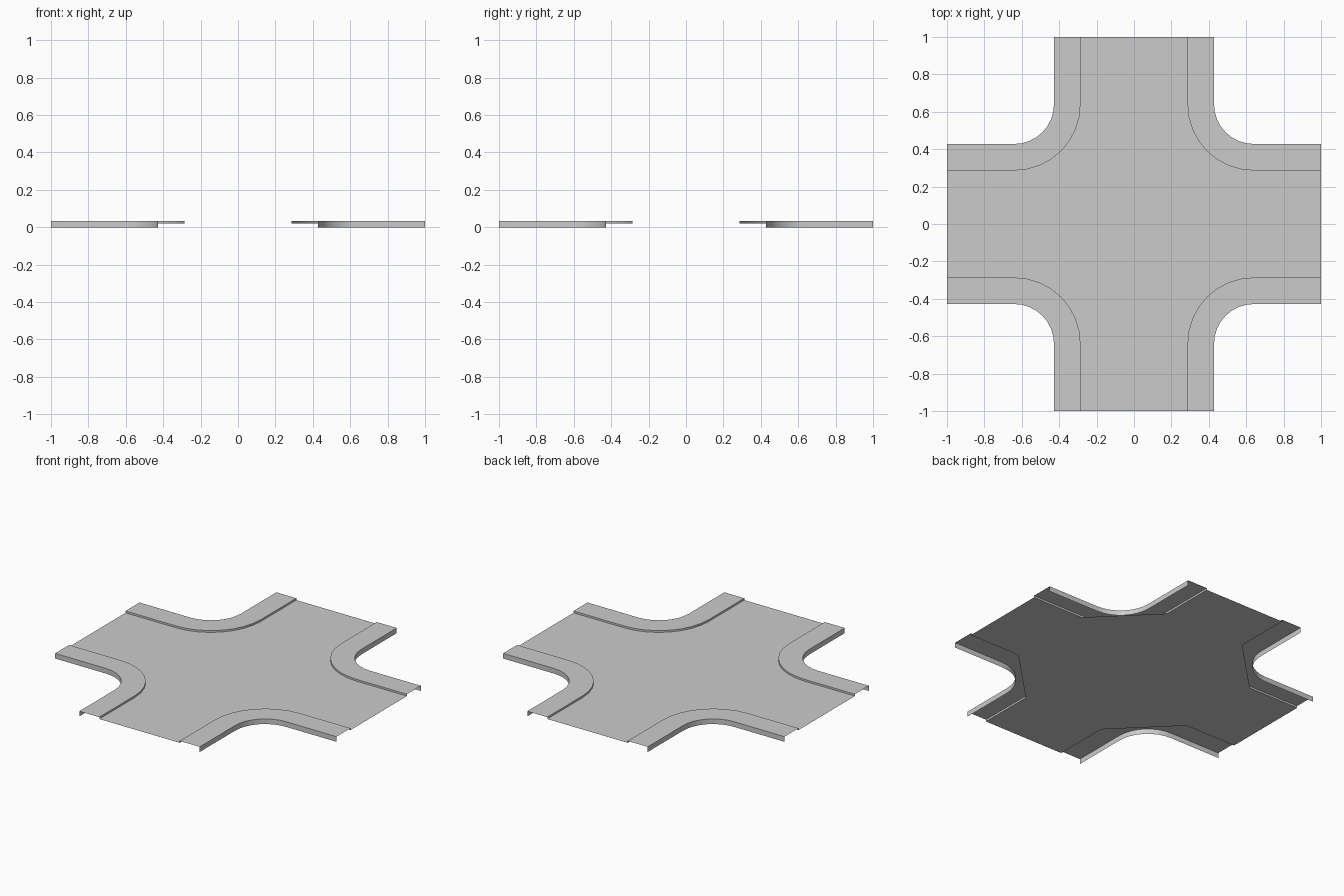
import bpy, math

if "Cube" in bpy.data.objects:
    bpy.data.objects.remove(bpy.data.objects["Cube"])

TOP, ROAD = 0.033, 0.021      # pavement and road heights
INNER, OUTER = 0.286, 0.428   # curb line and outer edge of each arm
C = 0.64                      # centre of the corner curves
SEGMENTS = 8


def make_object(name, verts, faces):
    mesh = bpy.data.meshes.new(name)
    mesh.from_pydata(verts, [], faces)
    mesh.update()
    obj = bpy.data.objects.new(name, mesh)
    bpy.context.collection.objects.link(obj)
    return obj


def corner_path(edge):
    """Arm end, rounded corner, arm end in the +x +y quadrant."""
    r = C - edge
    arc = []
    for i in range(SEGMENTS + 1):
        a = math.pi + i * math.pi / 2 / SEGMENTS
        arc.append((C + r * math.cos(a), C + r * math.sin(a)))
    return [(edge, 1)] + arc + [(1, edge)]


# Road: flat cross with straight chamfers hidden under the pavements
quarter = [(1, INNER), (C, INNER), (INNER, C), (INNER, 1)]
outline = []
for k in range(4):
    c, s = round(math.cos(k * math.pi / 2)), round(math.sin(k * math.pi / 2))
    outline += [(c * x - s * y, s * x + c * y, ROAD) for x, y in quarter]
make_object("road_surface", outline, [range(len(outline))])

# Pavement: curb face, walkway and outer skirt, open at the ends and below
verts = []
for (ix, iy), (ox, oy) in zip(corner_path(INNER), corner_path(OUTER)):
    verts += [(ix, iy, ROAD), (ix, iy, TOP), (ox, oy, TOP), (ox, oy, 0)]
faces = []
for i in range(len(verts) // 4 - 1):
    for j in range(3):
        a = 4 * i + j
        faces.append((a, a + 4, a + 5, a + 1))
pavement = make_object("corner_pavements", verts, faces)
pavement.data.shade_smooth()
pavement.data.set_sharp_from_angle(angle=math.radians(30))

# Repeat the pavement on all four corners
mirror = pavement.modifiers.new("four_corners", 'MIRROR')
mirror.use_axis = (True, True, False)
mirror.use_mirror_merge = False
